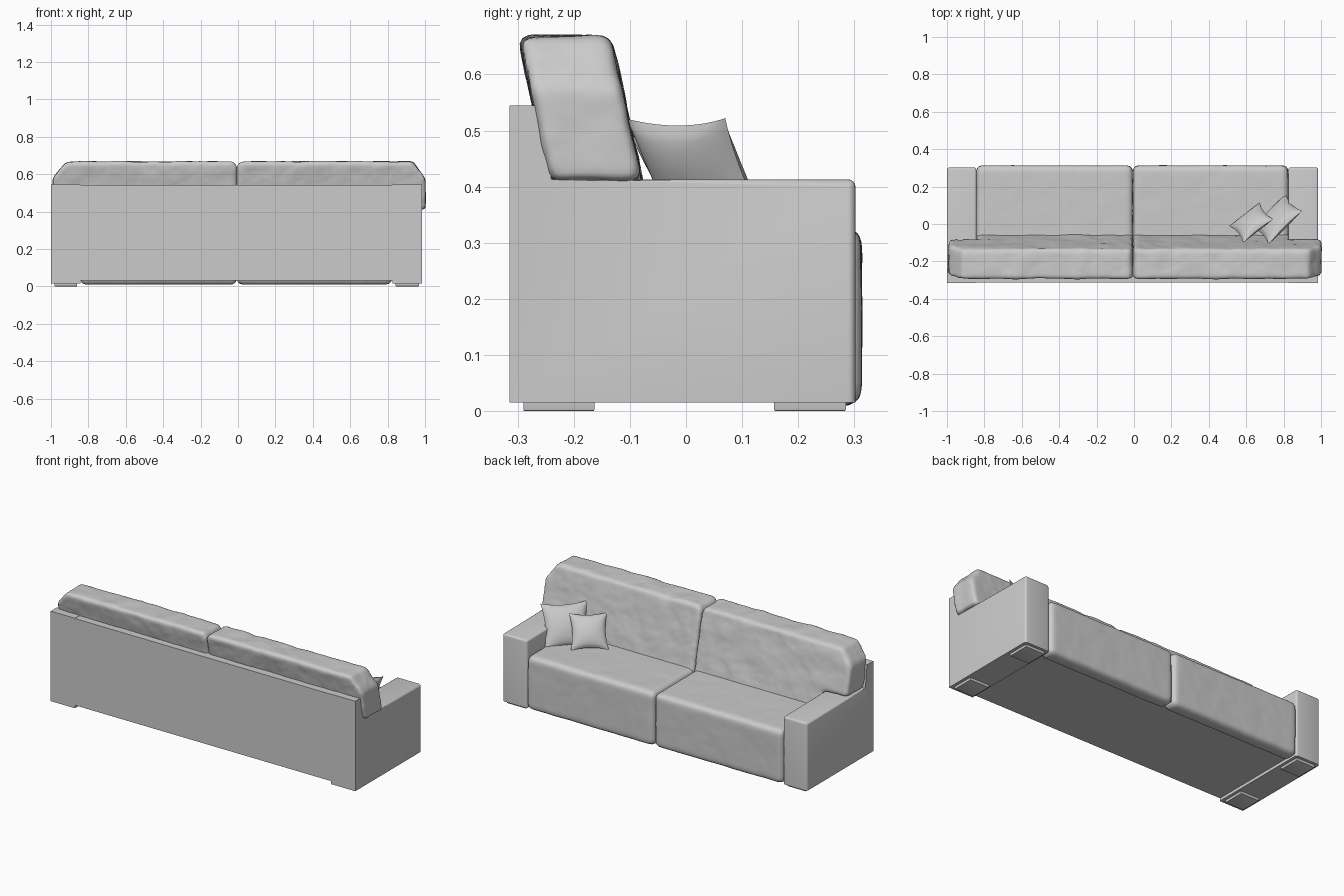
import bpy, bmesh, math
from mathutils import Vector

if "Cube" in bpy.data.objects:
    bpy.data.objects.remove(bpy.data.objects["Cube"])

MID = -0.0065            # frame centre line in x
IN_L, IN_R = -0.843, 0.825   # inner faces of the arms


def finish(name, bm, angle=35):
    bmesh.ops.recalc_face_normals(bm, faces=bm.faces)
    me = bpy.data.meshes.new(name)
    bm.to_mesh(me)
    bm.free()
    ob = bpy.data.objects.new(name, me)
    bpy.context.collection.objects.link(ob)
    bpy.ops.object.select_all(action='DESELECT')
    ob.select_set(True)
    bpy.context.view_layer.objects.active = ob
    bpy.ops.object.shade_smooth_by_angle(angle=math.radians(angle))
    return ob


def prism(pts, axis, lo, hi):
    """Extrude a 2D outline along x (outline in y,z) or y (outline in x,z)."""
    bm = bmesh.new()
    def at(p, d):
        return (d, p[0], p[1]) if axis == 'x' else (p[0], d, p[1])
    a = [bm.verts.new(at(p, lo)) for p in pts]
    b = [bm.verts.new(at(p, hi)) for p in pts]
    n = len(pts)
    bm.faces.new(a)
    bm.faces.new(b[::-1])
    for i in range(n):
        bm.faces.new((a[i], a[(i + 1) % n], b[(i + 1) % n], b[i]))
    bmesh.ops.recalc_face_normals(bm, faces=bm.faces)
    return bm


def bevel(bm, width, seg, keep=lambda c: True):
    es = [e for e in bm.edges if keep((e.verts[0].co + e.verts[1].co) / 2)]
    bmesh.ops.bevel(bm, geom=es, offset=width, segments=seg, profile=0.5,
                    affect='EDGES', clamp_overlap=True)


def rect(a0, a1, b0, b1):
    return [(a0, b0), (a1, b0), (a1, b1), (a0, b1)]


def soften(ob, wrinkle):
    """Even out the mesh and add slight fabric unevenness."""
    r = ob.modifiers.new("remesh", 'REMESH')
    r.mode, r.voxel_size, r.use_smooth_shade = 'VOXEL', 0.011, True
    s = ob.modifiers.new("smooth", 'SMOOTH')
    s.factor, s.iterations = 0.5, 6
    t = bpy.data.textures.new(ob.name + "_folds", 'CLOUDS')
    t.noise_scale = 0.11
    d = ob.modifiers.new("folds", 'DISPLACE')
    d.texture, d.strength, d.mid_level = t, wrinkle, 0.5
    d.texture_coords = 'GLOBAL'


# Arms with raised rear posts, rounded on top and front
arm = [(-0.315, 0.015), (0.302, 0.015), (0.302, 0.413), (-0.24, 0.413),
       (-0.257, 0.545), (-0.315, 0.545)]
for side, x0, x1 in (("left", -1.0, IN_L), ("right", IN_R, 0.985)):
    bm = prism(arm, 'x', x0, x1)
    bevel(bm, 0.013, 4, lambda c: c.y > -0.1 and c.z > 0.1)
    finish(side + "_arm", bm)

# Feet
for sx, x0, x1 in (("left", -0.98, -0.86), ("right", 0.843, 0.967)):
    for sy, y0, y1 in (("front", -0.29, -0.163), ("rear", 0.157, 0.285)):
        bm = prism(rect(y0, y1, 0.0, 0.02), 'x', x0, x1)
        bevel(bm, 0.003, 2, lambda c: c.z < 0.005)
        finish(f"{sx}_{sy}_foot", bm)

# Back panel and base between the arms
finish("back_panel", prism([(-0.314, 0.032), (-0.225, 0.032), (-0.24, 0.413),
                            (-0.257, 0.543), (-0.314, 0.543)], 'x', IN_L, IN_R))
finish("base", prism(rect(-0.30, 0.29, 0.032, 0.25), 'x', IN_L, IN_R))

# Seat cushions folding down over the front
seat = [(-0.24, 0.2), (0.22, 0.2), (0.22, 0.01), (0.313, 0.01),
        (0.313, 0.327), (-0.24, 0.327)]
for side, x0, x1 in (("left", IN_L, MID), ("right", MID, IN_R)):
    bm = prism(seat, 'x', x0, x1)
    bevel(bm, 0.028, 5)
    soften(finish(side + "_seat_cushion", bm), 0.004)

# Back cushions: T-shaped, resting over the arms and leaning back
for side, s, inner, outer in (("left", -1, 0.838, 0.992), ("right", 1, 0.832, 1.003)):
    out = [(0.0, 0.27), (inner, 0.27), (inner, 0.41), (outer, 0.41),
           (outer, 0.58), (outer - 0.07, 0.668), (0.02, 0.668), (0.0, 0.645)]
    out = [(MID + x if x < 0.1 and s > 0 else (MID - x if x < 0.1 else s * x), z)
           for x, z in out]
    bm = prism(out, 'y', -0.242, -0.078)
    bevel(bm, 0.06, 6)
    for v in bm.verts:
        v.co.y -= 0.22 * (v.co.z - 0.41)
    soften(finish(side + "_back_cushion", bm), 0.012)


# Throw pillows leaning in the corner
def pillow(name, corner, across, up, thick, n=20):
    c, w, u = Vector(corner), Vector(across), Vector(up)
    nrm = w.cross(u).normalized()
    bm = bmesh.new()
    bmesh.ops.create_grid(bm, x_segments=n, y_segments=n, size=1)
    bmesh.ops.duplicate(bm, geom=bm.verts[:] + bm.edges[:] + bm.faces[:])
    half = len(bm.verts) // 2
    for i, v in enumerate(bm.verts):
        a, b = v.co.x, v.co.y
        h = thick * (max(0, (1 - a * a) * (1 - b * b))) ** 0.55
        p = a * (1 - 0.12 * (1 - b * b))
        q = b * (1 - 0.12 * (1 - a * a))
        v.co = c + w * (p + 1) / 2 + u * (q + 1) / 2 + nrm * (h if i < half else -h)
    bmesh.ops.remove_doubles(bm, verts=bm.verts, dist=0.0005)
    finish(name, bm, 60)


pillow("large_pillow", (0.63, -0.02, 0.305), (0.18, 0.18, 0), (0.09, -0.09, 0.217), 0.042)
pillow("small_pillow", (0.51, -0.01, 0.325), (0.16, 0.125, 0), (0.075, -0.09, 0.165), 0.036)
